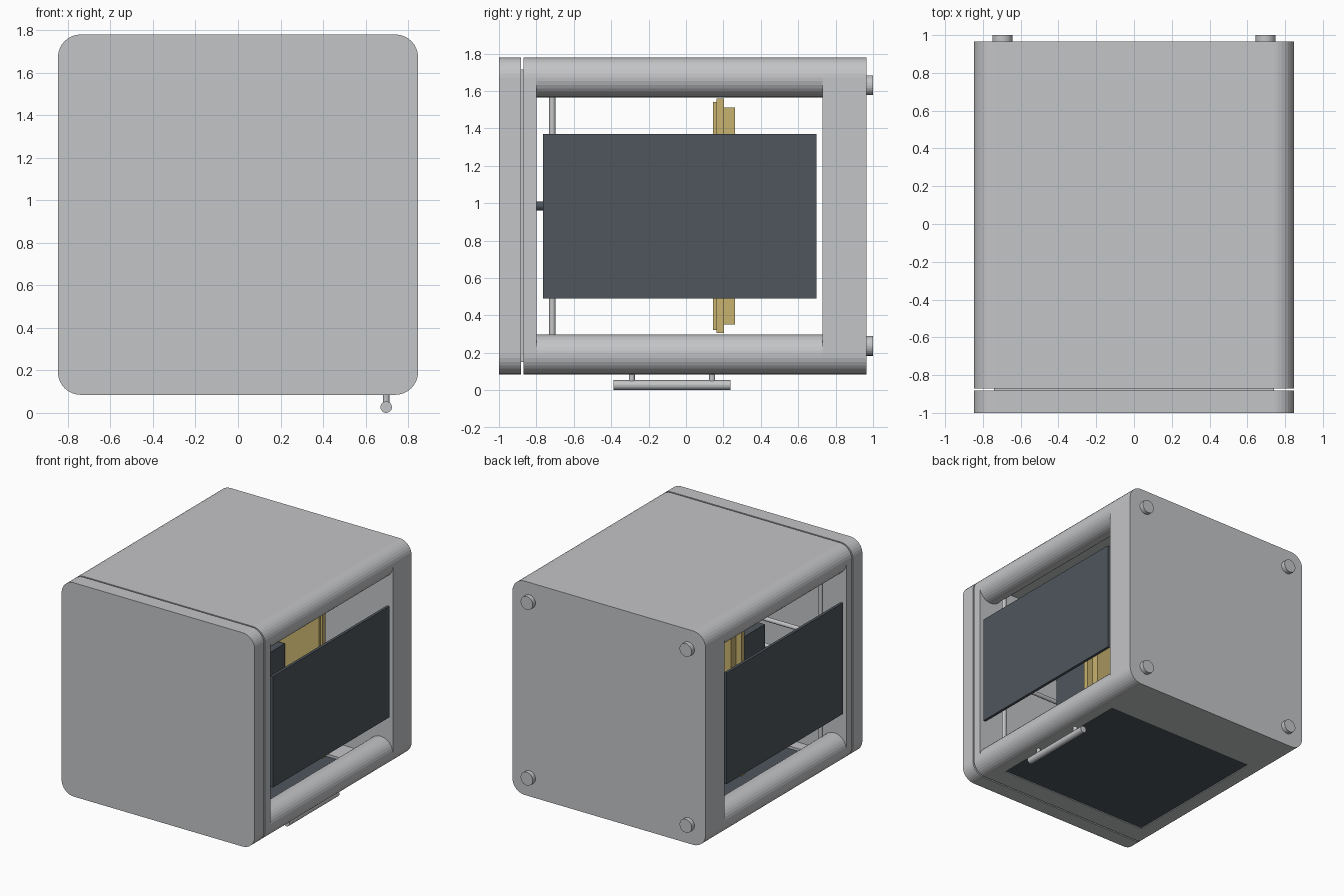
import bpy, bmesh, math
from mathutils import Matrix, Vector

cube = bpy.data.objects.get("Cube")
if cube:
    bpy.data.objects.remove(cube, do_unlink=True)


def material(name, rgb):
    m = bpy.data.materials.new(name)
    m.use_nodes = True
    m.diffuse_color = (*rgb, 1)
    m.node_tree.nodes["Principled BSDF"].inputs["Base Color"].default_value = (*rgb, 1)
    return m


GREY = material("light_grey_metal", (0.55, 0.555, 0.57))
DARK = material("dark_slate", (0.077, 0.093, 0.11))
GOLD = material("brass_gold", (0.58, 0.45, 0.16))


def finish(bm, name, mat):
    mesh = bpy.data.meshes.new(name)
    bmesh.ops.recalc_face_normals(bm, faces=bm.faces)
    bm.to_mesh(mesh)
    bm.free()
    mesh.materials.append(mat)
    ob = bpy.data.objects.new(name, mesh)
    bpy.context.collection.objects.link(ob)
    return ob


def box(name, x, y, z, mat, corner=0):
    """Box from ranges; corner rounds the four edges running along y."""
    bm = bmesh.new()
    bmesh.ops.create_cube(bm, size=1)
    for v in bm.verts:
        v.co = Vector([r[0] if c < 0 else r[1] for r, c in zip((x, y, z), v.co)])
    if corner:
        edges = [e for e in bm.edges
                 if abs(e.verts[0].co.y - e.verts[1].co.y) > 1e-4]
        bmesh.ops.bevel(bm, geom=edges, offset=corner, segments=8,
                        profile=0.5, affect='EDGES')
    return finish(bm, name, mat)


def rod(name, a, b, radius, mat, sides=24):
    """Cylinder between two points."""
    a, b = Vector(a), Vector(b)
    d = b - a
    bm = bmesh.new()
    turn = Vector((0, 0, 1)).rotation_difference(d).to_matrix().to_4x4()
    bmesh.ops.create_cone(bm, cap_ends=True, segments=sides, radius1=radius,
                          radius2=radius, depth=d.length,
                          matrix=Matrix.Translation((a + b) / 2) @ turn)
    return finish(bm, name, mat)


W, LOW, HIGH, R = 0.847, 0.085, 1.78, 0.107
FRONT, BACK = -0.8, 0.73

# Rounded slabs: lid, recessed spacer, front frame and back wall
box("lid", (-W, W), (-1, -0.882), (LOW, HIGH), GREY, R)
box("lid_spacer", (-0.74, 0.74), (-0.89, -0.86), (0.15, 1.715), GREY)
box("front_frame", (-W, W), (-0.87, FRONT), (LOW, HIGH), GREY, R)
box("back_wall", (-W, W), (BACK, 0.965), (LOW, HIGH), GREY, R)
box("top_plate", (-0.74, 0.74), (FRONT, BACK), (1.71, HIGH), GREY)

# Bottom frame around the dark door panel
box("bottom_front_rail", (-0.74, 0.74), (FRONT, -0.71), (LOW, 0.14), GREY)
box("bottom_back_rail", (-0.74, 0.74), (0.54, BACK), (LOW, 0.14), GREY)
box("door_panel", (-0.7, 0.7), (-0.73, 0.56), (0.092, 0.12), DARK)

for side, s in (("left", 1), ("right", -1)):
    # Corner tubes and bottom side rails
    for level, z in (("lower", LOW + R), ("upper", HIGH - R)):
        rod(f"{side}_{level}_tube", (s * 0.74, FRONT, z), (s * 0.74, BACK, z), R, GREY, 32)
    box(f"{side}_bottom_rail", sorted((s * 0.67, s * 0.74)), (-0.71, 0.54), (LOW, 0.14), GREY)
    # Dark side window
    box(f"{side}_window", sorted((s * 0.82, s * 0.842)), (-0.765, 0.697), (0.49, 1.37), DARK)
    # Guide rod
    rod(f"{side}_guide_rod", (s * 0.68, -0.715, 0.2), (s * 0.68, -0.715, 1.66), 0.017, GREY, 16)
    # Feet on the back wall
    for level, z in (("lower", 0.237), ("upper", 1.63)):
        rod(f"{side}_{level}_foot", (s * 0.697, 0.95, z), (s * 0.697, 1, z), 0.053, GREY)

# Cross rods
for i, z in enumerate((0.88, 1.09)):
    rod(f"cross_rod_{i + 1}", (-0.68, -0.715, z), (0.68, -0.715, z), 0.017, GREY, 16)

# Layered square bed
for name, half, y in (("bed_surface", 0.61, (0.145, 0.17)),
                      ("bed_plate", 0.627, (0.162, 0.202)),
                      ("bed_base", 0.58, (0.2, 0.263))):
    box(name, (-half, half), y, (0.932 - half, 0.932 + half), GOLD)

# Dark central block and its feed tube
box("central_block", (-0.32, 0.32), (-0.53, 0.13), (0.65, 1.15), DARK)
rod("feed_tube", (0, FRONT - 0.01, 0.985), (0, -0.5, 0.985), 0.025, DARK, 16)

# Door handle under the body
rod("handle_bar", (0.697, -0.387, 0.027), (0.697, 0.237, 0.027), 0.027, GREY)
for name, y in (("handle_front_post", -0.29), ("handle_back_post", 0.14)):
    rod(name, (0.697, y, 0.03), (0.697, y, 0.12), 0.016, GREY, 16)
